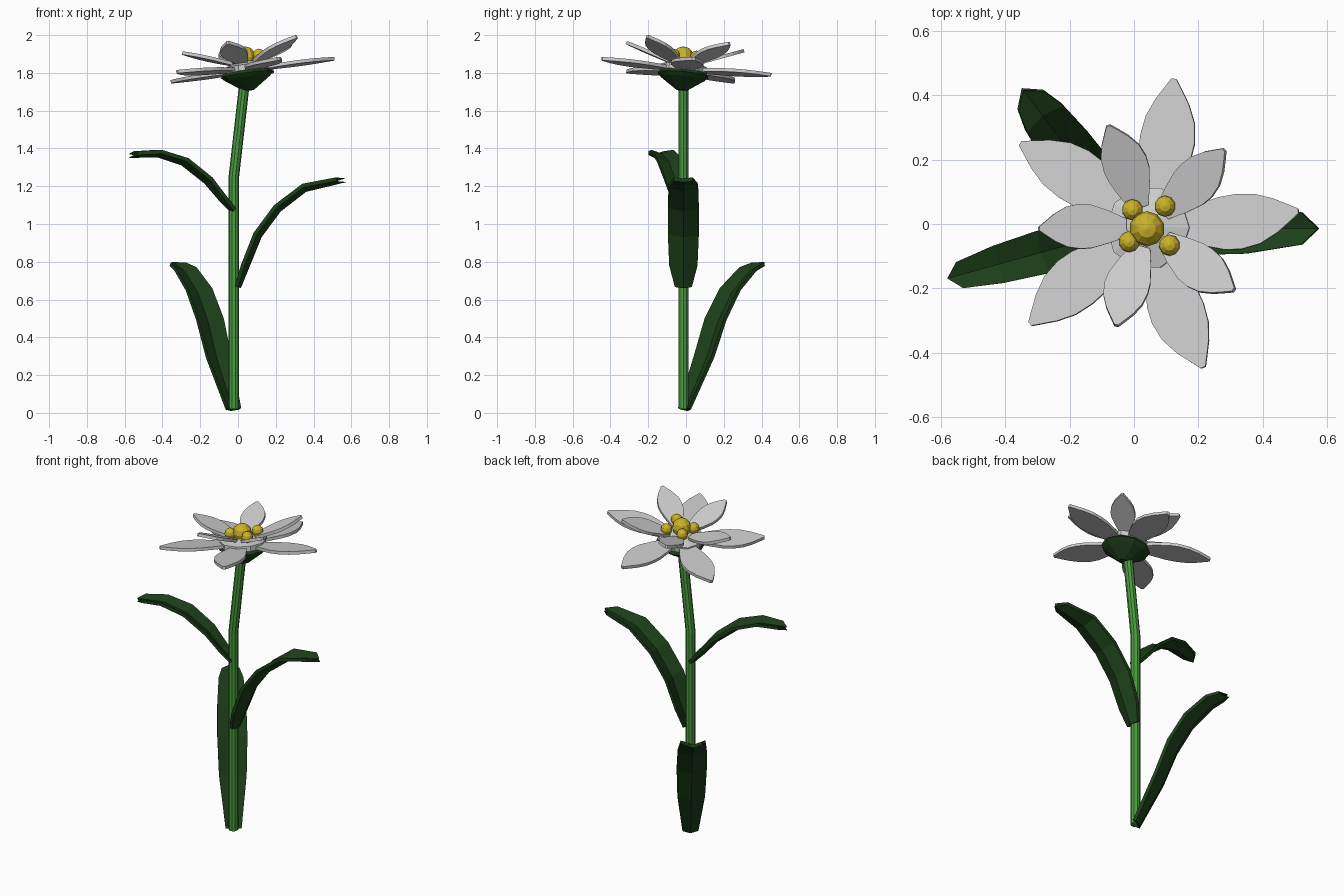
import bpy, bmesh
from math import radians, cos, sin, pi
from mathutils import Vector

if "Cube" in bpy.data.objects:
    bpy.data.objects.remove(bpy.data.objects["Cube"])


def material(name, rgb):
    m = bpy.data.materials.new(name)
    m.diffuse_color = (*rgb, 1)
    m.use_nodes = True
    m.node_tree.nodes["Principled BSDF"].inputs["Base Color"].default_value = m.diffuse_color
    return m


STEM = material("stem_green", (0.07, 0.33, 0.05))
LEAF = material("leaf_green", (0.012, 0.05, 0.01))
GOLD = material("pollen_yellow", (0.6, 0.45, 0.02))


def finish(bm, name, mat=None):
    bmesh.ops.recalc_face_normals(bm, faces=bm.faces)
    me = bpy.data.meshes.new(name)
    bm.to_mesh(me)
    bm.free()
    ob = bpy.data.objects.new(name, me)
    bpy.context.collection.objects.link(ob)
    if mat:
        me.materials.append(mat)
    return ob


def loft(name, rings, mat=None):
    """Closed skin through a series of rings."""
    bm = bmesh.new()
    rows = [[bm.verts.new(p) for p in r] for r in rings]
    n = len(rows[0])
    for a, b in zip(rows, rows[1:]):
        for i in range(n):
            j = (i + 1) % n
            bm.faces.new((a[i], a[j], b[j], b[i]))
    bm.faces.new(rows[0])
    bm.faces.new(rows[-1])
    return finish(bm, name, mat)


def disc_ring(c, r, axis, n):
    x = Vector((0, 1, 0)).cross(axis).normalized()
    y = axis.cross(x)
    return [c + r * (cos(2 * pi * i / n) * x + sin(2 * pi * i / n) * y) for i in range(n)]


UP = Vector((0, 0, 1))
TILT = Vector((-0.13, 0.09, 1)).normalized()     # the bloom's facing
HEART = Vector((0.045, -0.013, 1.815))           # middle of the bloom

# Stem with one bend
loft("stem", [disc_ring(Vector((-0.022, -0.014, 0.02)), 0.028, UP, 10),
              disc_ring(Vector((-0.022, -0.014, 1.25)), 0.028, UP, 10),
              disc_ring(Vector((0.036, -0.014, 1.76)), 0.028, UP, 10)], STEM)


# Leaves: folded blades swept along (radius, height) paths
def leaf(name, angle, path, widths, point):
    a = radians(angle)
    out = Vector((cos(a), sin(a), 0))
    side = Vector((-sin(a), cos(a), 0))
    root = Vector((-0.02, -0.014, 0))
    pts = [root + out * r + UP * z for r, z in path]
    rings = []
    for i, p in enumerate(pts):
        t = (pts[min(i + 1, len(pts) - 1)] - pts[max(i - 1, 0)]).normalized()
        n = side.cross(t)
        n = n if n.dot(UP - out) > 0 else -n
        w = widths[i]
        back = t * (point if i == len(pts) - 1 else 0)
        lift, thick = n * w * 0.35, n * 0.02
        rings.append([p, p + side * w + lift - back, p + side * w + lift + thick - back,
                      p + thick, p - side * w + lift + thick - back, p - side * w + lift - back])
    loft(name, rings, LEAF)


leaf("lower_leaf", 127,
     [(0.03, 0.01), (0.17, 0.28), (0.25, 0.48), (0.34, 0.63), (0.45, 0.735), (0.545, 0.78)],
     [0.045, 0.078, 0.085, 0.082, 0.07, 0.05], 0.04)
leaf("middle_leaf", 0,
     [(0.035, 0.66), (0.08, 0.77), (0.145, 0.93), (0.245, 1.065), (0.38, 1.17), (0.595, 1.222)],
     [0.045, 0.075, 0.082, 0.082, 0.078, 0.05], 0.05)
leaf("upper_leaf", 195.5,
     [(0.02, 1.06), (0.085, 1.125), (0.165, 1.215), (0.29, 1.31), (0.42, 1.352), (0.58, 1.35)],
     [0.035, 0.05, 0.064, 0.068, 0.06, 0.042], 0.04)

# Calyx and pale disc under the petals
loft("calyx", [disc_ring(HEART + TILT * h, r, TILT, 10)
               for h, r in ((-0.108, 0.028), (-0.045, 0.12), (-0.025, 0.14), (-0.005, 0.12))], LEAF)
loft("petal_disc", [disc_ring(HEART + TILT * h, r, TILT, 10)
                    for h, r in ((-0.01, 0.13), (0.02, 0.13), (0.045, 0.05))])

# Petals: flat plates reaching from the heart to each tip
OUTLINE = [(0, .4), (.2, .72), (.4, .96), (.53, 1), (.68, .9), (.82, .62), (.93, .3), (1, .09)]


def petal(name, tip, half, start, lift, skew, thick=0.018):
    base = HEART + TILT * lift
    axis = Vector(tip) - base
    base = base + axis * start
    axis = Vector(tip) - base
    side = TILT.cross(axis).normalized()
    n = axis.cross(side).normalized() * thick / 2
    edge = []
    for s in (1, -1):
        pts = [base + axis * t + side * (s * w * half - skew * sin(pi * t)) for t, w in OUTLINE]
        edge += pts if s == 1 else pts[::-1]
    loft(name, [[p - n for p in edge], [p + n for p in edge]])


outer = [(0.51, 0.04, 1.875), (0.125, 0.45, 1.79), (-0.352, 0.25, 1.753),
         (-0.322, -0.31, 1.806), (0.215, -0.445, 1.875)]
inner = [(0.28, 0.23, 1.955), (-0.08, 0.305, 1.917), (-0.295, -0.015, 1.905),
         (-0.055, -0.315, 1.96), (0.31, -0.205, 1.992)]
for i, tip in enumerate(outer):
    petal(f"outer_petal_{i + 1}", tip, 0.086, 0.15, 0.0, 0.012)
for i, tip in enumerate(inner):
    petal(f"inner_petal_{i + 1}", tip, 0.07, 0.2, 0.015, 0.006)


# Pollen cluster
def bead(name, c, r):
    bm = bmesh.new()
    bmesh.ops.create_uvsphere(bm, u_segments=10, v_segments=6, radius=r)
    bmesh.ops.translate(bm, verts=bm.verts, vec=c)
    finish(bm, name, GOLD)


bead("pollen_center", (0.04, -0.015, 1.885), 0.055)
for i, c in enumerate([(-0.005, 0.044, 1.875), (0.096, 0.055, 1.885),
                       (-0.015, -0.055, 1.88), (0.11, -0.066, 1.895)]):
    bead(f"pollen_bead_{i + 1}", c, 0.033)
